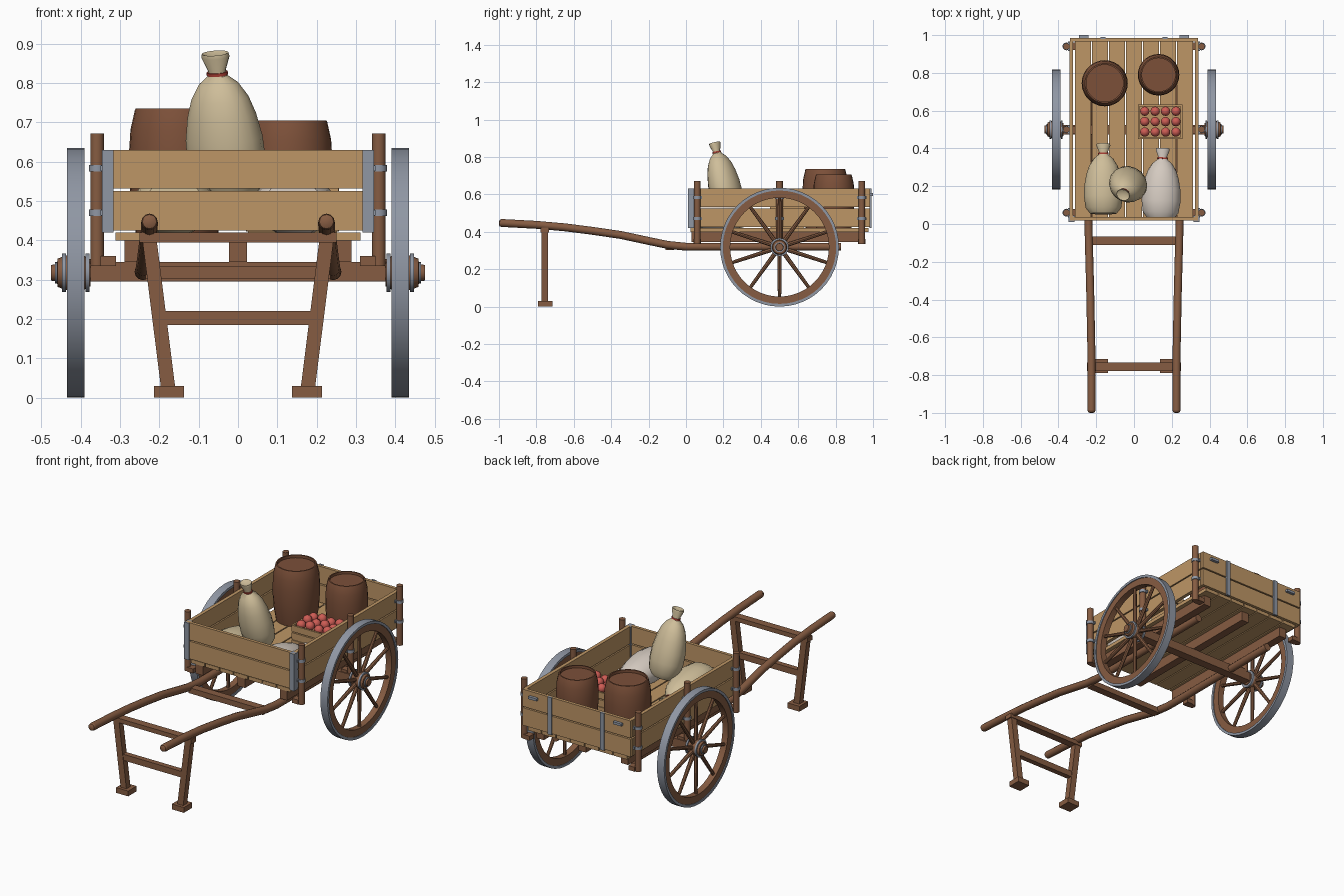
import bpy, bmesh, math
from mathutils import Vector, Matrix

if "Cube" in bpy.data.objects:
    bpy.data.objects.remove(bpy.data.objects["Cube"])

def mat(name, r, g, b):
    lin = lambda c: ((c / 255 + 0.055) / 1.055) ** 2.4
    m = bpy.data.materials.new(name)
    m.diffuse_color = (lin(r), lin(g), lin(b), 1)
    m.use_nodes = True
    m.node_tree.nodes["Principled BSDF"].inputs["Base Color"].default_value = m.diffuse_color
    return m

PLANK = mat("light_plank", 190, 150, 102)
WOOD = mat("brown_wood", 134, 92, 66)
BARREL = mat("barrel_wood", 124, 80, 57)
IRON = mat("grey_iron", 144, 151, 164)
SACK = mat("tan_cloth", 207, 190, 154)
PALE = mat("pale_cloth", 212, 202, 192)
APPLE = mat("apple_red", 205, 92, 84)
TIE = mat("red_cord", 170, 62, 52)

def finish(bm, name, m, smooth=True):
    bmesh.ops.recalc_face_normals(bm, faces=bm.faces)
    if smooth:
        for f in bm.faces:
            f.smooth = True
        for e in bm.edges:
            e.smooth = e.calc_face_angle(0) < math.radians(35)
    me = bpy.data.meshes.new(name)
    bm.to_mesh(me)
    bm.free()
    me.materials.append(m)
    ob = bpy.data.objects.new(name, me)
    bpy.context.collection.objects.link(ob)
    return ob

def box(name, lo, hi, m):
    lo, hi = Vector(lo), Vector(hi)
    size = [abs(a) for a in hi - lo]
    bm = bmesh.new()
    bmesh.ops.create_cube(bm, size=1,
        matrix=Matrix.Translation((lo + hi) / 2) @ Matrix.Diagonal((*size, 1)))
    return finish(bm, name, m, False)

def frame(p, d):
    return Matrix.Translation(p) @ Vector(d).to_track_quat('Z', 'Y').to_matrix().to_4x4()

def rod(name, a, b, r, m, n=12, r2=None):
    a, b = Vector(a), Vector(b)
    bm = bmesh.new()
    bmesh.ops.create_cone(bm, cap_ends=True, segments=n, radius1=r, radius2=r2 or r,
                          depth=(b - a).length, matrix=frame((a + b) / 2, b - a))
    return finish(bm, name, m)

def beam(name, a, b, w, d, m):
    # rectangular bar from a to b
    a, b = Vector(a), Vector(b)
    bm = bmesh.new()
    bmesh.ops.create_cube(bm, size=1, matrix=frame((a + b) / 2, b - a)
                          @ Matrix.Diagonal((w, d, (b - a).length, 1)))
    return finish(bm, name, m, False)

def lathe(name, prof, p, d, m, n=32, closed=False, sy=1):
    # prof is (radius, height) along direction d from point p
    bm = bmesh.new()
    vs = [bm.verts.new((r, 0, h)) for r, h in prof]
    k = len(vs)
    es = [bm.edges.new((vs[i], vs[(i + 1) % k])) for i in range(k if closed else k - 1)]
    bmesh.ops.spin(bm, geom=vs + es, cent=(0, 0, 0), axis=(0, 0, 1),
                   angle=2 * math.pi, steps=n, use_merge=True)
    bmesh.ops.remove_doubles(bm, verts=bm.verts, dist=1e-5)
    bm.transform(frame(p, d) @ Matrix.Diagonal((1, sy, 1, 1)))
    return finish(bm, name, m)

# floor planks
w = 0.63 / 7
for i in range(7):
    x = -0.315 + i * w
    box("floor_plank", (x + .003, .025, .40), (x + w - .003, .975, .42), PLANK)

# two-plank walls on all four sides
for z0, z1 in ((.425, .525), (.532, .63)):
    box("front_plank", (-.34, .018, z0), (.34, .036, z1), PLANK)
    box("back_plank", (-.34, .966, z0), (.34, .984, z1), PLANK)
    for s in (-1, 1):
        box("side_plank", (s * .322, .036, z0), (s * .342, .966, z1), PLANK)

# under-floor stringers and axle
for x in (-.265, 0, .265):
    box("stringer", (x - .023, .03, .345), (x + .023, .93, .40), WOOD)
box("axle", (-.385, .475, .295), (.385, .525, .345), WOOD)

for s in (-1, 1):
    # corner irons, side posts and their clamps
    box("corner_iron", (s * .316, .010, .42), (s * .3455, .045, .63), IRON)
    for y in (.06, .5, .94):
        rod("side_post", (s * .358, y, .335), (s * .358, y, .672), .0175, WOOD)
        box("post_foot", (s * .31, y - .02, .335), (s * .35, y + .02, .36), WOOD)
        for z in (.47, .583):
            rod("post_clamp", (s * .358, y, z - .008), (s * .358, y, z + .008), .021, IRON)
            box("clamp_plate", (s * .338, y - .025, z - .007), (s * .35, y + .025, z + .007), IRON)
    # tailgate straps and handles
    box("tailgate_strap", (s * .152, .98, .42), (s * .178, .991, .632), IRON)
    box("tailgate_handle", (s * .24, .98, .592), (s * .292, 1.0, .606), IRON)

    # wheel
    c = Vector((s * .4125, .5, .3175))
    ax = Vector((s, 0, 0))
    lathe("wheel_tyre", [(.303, -.0225), (.3175, -.0225), (.3175, .0225), (.303, .0225)],
          c, ax, IRON, 48, True)
    lathe("wheel_felloe", [(.264, -.018), (.305, -.018), (.305, .018), (.264, .018)],
          c, ax, WOOD, 48, True)
    for i in range(10):
        a = math.pi / 2 + i * math.tau / 10
        d = Vector((0, math.cos(a), math.sin(a)))
        rod("wheel_spoke", c + d * .03, c + d * .27, .012, WOOD, 8, .009)
    lathe("wheel_hub", [(0, -.038), (.034, -.038), (.044, -.02), (.044, .025), (.036, .046),
                        (.022, .048), (.02, .0625), (0, .0625)], c, ax, WOOD, 20)
    for h in (-.03, .03):
        lathe("hub_band", [(.036, h - .005), (.049, h - .005), (.049, h + .005), (.036, h + .005)],
              c, ax, IRON, 20, True)
    lathe("axle_cap", [(.015, .046), (.027, .046), (.027, .053), (.015, .053)],
          c, ax, IRON, 20, True)

    # curved pulling shaft
    path = [(.225, -.985, .447), (.225, -.8, .437), (.226, -.65, .424), (.229, -.5, .405),
            (.232, -.35, .383), (.236, -.2, .351), (.239, -.1, .330), (.241, 0, .320),
            (.242, .1, .320), (.242, .83, .320)]
    cu = bpy.data.curves.new("shaft_path", 'CURVE')
    cu.dimensions = '3D'
    cu.bevel_depth = .021
    cu.bevel_resolution = 4
    cu.use_fill_caps = True
    sp = cu.splines.new('POLY')
    sp.points.add(len(path) - 1)
    for pt, (x, y, z) in zip(sp.points, path):
        pt.co = (s * x, y, z, 1)
    tmp = bpy.data.objects.new("shaft_path", cu)
    bpy.context.collection.objects.link(tmp)
    bm = bmesh.new()
    bm.from_mesh(bpy.data.meshes.new_from_object(tmp))
    bpy.data.objects.remove(tmp)
    finish(bm, "pull_shaft", WOOD)
    # rounded grip end
    lathe("shaft_tip", [(.021, 0), (.018, .011), (.009, .015), (0, .015)],
          (s * .225, -.985, .447), (0, -1, .05), WOOD, 12)

    # prop leg and foot
    beam("prop_leg", (s * .228, -.755, .425), (s * .177, -.755, .02), .036, .036, WOOD)
    box("prop_foot", (s * .137, -.79, 0), (s * .213, -.715, .03), WOOD)

# bars between shafts and legs
box("shaft_crossbar", (-.235, -.11, .302), (.235, -.065, .333), WOOD)
box("prop_top_bar", (-.25, -.777, .395), (.25, -.733, .42), WOOD)
box("prop_lower_bar", (-.195, -.77, .185), (.195, -.74, .22), WOOD)

# barrels with sunken lids
for x, y, r, h in ((-.155, .745, .122, .315), (.13, .79, .11, .285)):
    prof = [(0, 0), (.86, 0), (.95, .2), (1, .45), (1, .65), (.97, .83), (.88, .985),
            (.86, 1), (.8, 1), (.8, .95), (0, .95)]
    lathe("barrel", [(a * r, b * h) for a, b in prof], (x, y, .42), (0, 0, 1), BARREL, 28)

# crate of apples
x0, x1, y0, y1 = .025, .252, .455, .628
box("crate_base", (x0, y0, .42), (x1, y1, .50), PLANK)
for z in (.422, .464, .506):
    for y in (y0, y1):
        box("crate_slat", (x0 - .004, y - .005, z), (x1 + .004, y + .005, z + .036), PLANK)
    for x in (x0, x1):
        box("crate_slat", (x - .005, y0, z), (x + .005, y1, z + .036), PLANK)
for i in range(4):
    for j in range(3):
        bm = bmesh.new()
        bmesh.ops.create_uvsphere(bm, u_segments=12, v_segments=8, radius=.025,
            matrix=Matrix.Translation((.057 + i * .055, .487 + j * .055, .54 + .008 * ((i + j) % 2))))
        finish(bm, "apple", APPLE)

# tied sacks: one standing on two lying
sack = [(0, 0), (.07, 0), (.094, .03), (.103, .09), (.101, .15), (.09, .21), (.075, .255),
        (.052, .292), (.026, .313), (.023, .326), (.037, .362), (.035, .372), (0, .358)]
for name, p, d, m, sy in (("standing_sack", (-.02, .235, .515), (-.035, -.075, .33), SACK, .82),
                          ("left_sack", (-.162, .055, .502), (.0, .36, -.03), SACK, .78),
                          ("right_sack", (.14, .03, .50), (.012, .35, -.03), PALE, .78)):
    lathe(name, sack, p, d, m, 16, sy=sy)
    lathe(name + "_tie", [(.02, .315), (.028, .315), (.028, .323), (.02, .323)],
          p, d, TIE, 16, True, sy)
